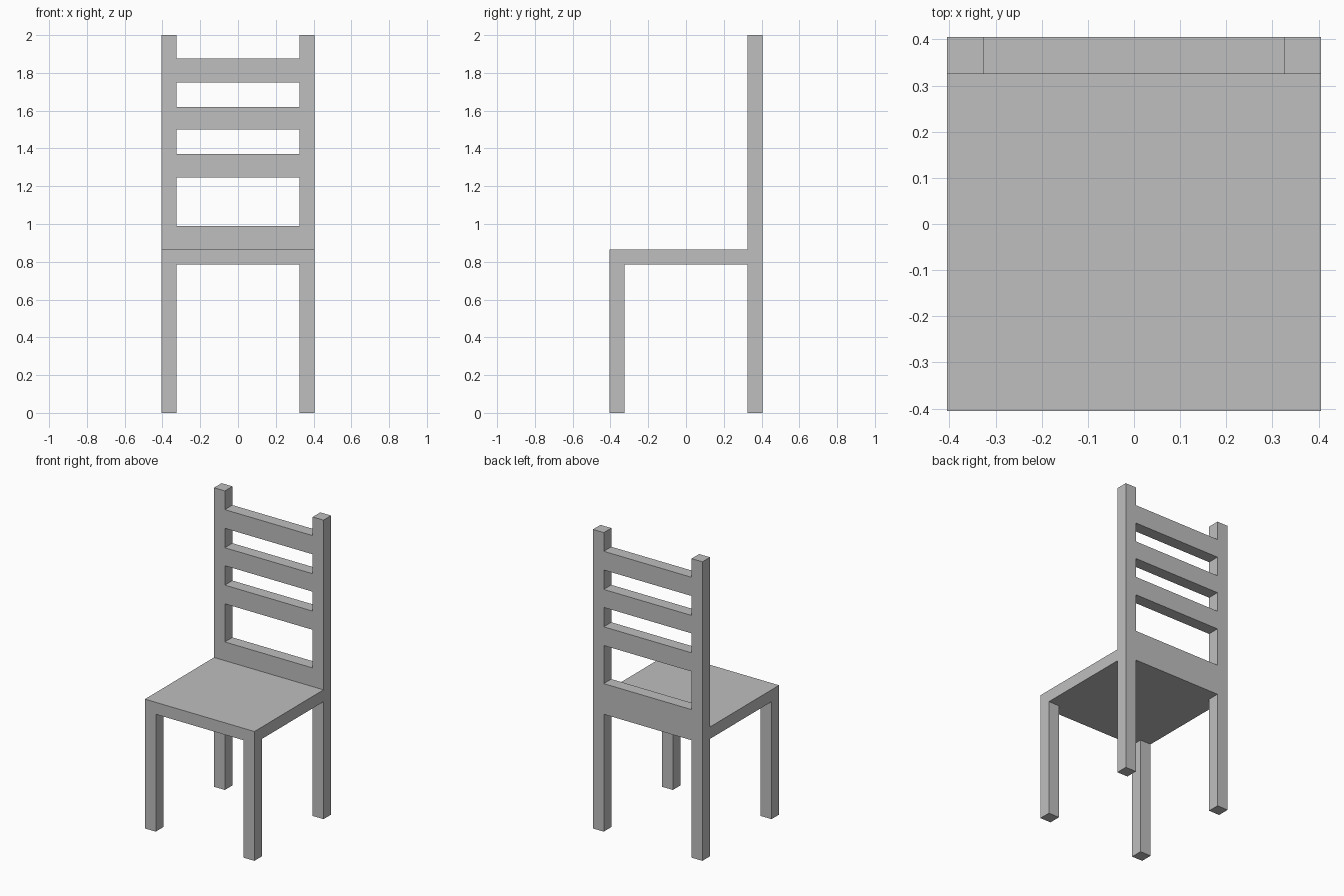
import bpy
import bmesh
from mathutils import Vector

cube = bpy.data.objects.get("Cube")
if cube:
    bpy.data.objects.remove(cube, do_unlink=True)

# Single plain grey finish
grey = bpy.data.materials.new("plain_grey")
grey.use_nodes = True
colour = (0.52, 0.52, 0.52, 1)
grey.diffuse_color = colour
grey.node_tree.nodes["Principled BSDF"].inputs["Base Color"].default_value = colour

HALF = 0.405        # half the width and depth
INNER = 0.325       # inner faces of the legs
SEAT_LOW, SEAT_TOP = 0.785, 0.865
HEIGHT = 2.0


def box(name, low, high):
    """Flat-faced box between two opposite corners."""
    low, high = Vector(low), Vector(high)
    bm = bmesh.new()
    bmesh.ops.create_cube(bm, size=1)
    bmesh.ops.scale(bm, vec=high - low, verts=bm.verts)
    bmesh.ops.translate(bm, vec=(low + high) / 2, verts=bm.verts)
    mesh = bpy.data.meshes.new(name)
    bm.to_mesh(mesh)
    bm.free()
    mesh.materials.append(grey)
    obj = bpy.data.objects.new(name, mesh)
    bpy.context.collection.objects.link(obj)
    return obj


# Seat slab
box("seat", (-HALF, -HALF, SEAT_LOW), (HALF, INNER, SEAT_TOP))

# Front legs, and back legs that run up as posts
for side, x0, x1 in (("left", INNER, HALF), ("right", -HALF, -INNER)):
    box("front_leg_" + side, (x0, -HALF, 0), (x1, -INNER, SEAT_LOW))
    box("back_post_" + side, (x0, INNER, 0), (x1, HALF, HEIGHT))

# Lower back rail behind the seat, then the two middle slats
for name, z0, z1 in (("lower_rail", SEAT_LOW, 0.99),
                     ("lower_slat", 1.245, 1.37),
                     ("middle_slat", 1.5, 1.62)):
    box(name, (-INNER, INNER, z0), (INNER, HALF, z1))

# Top slat in two halves that meet in the middle
box("top_slat_left", (0, INNER, 1.75), (INNER, HALF, 1.875))
box("top_slat_right", (-INNER, INNER, 1.75), (0, HALF, 1.875))
